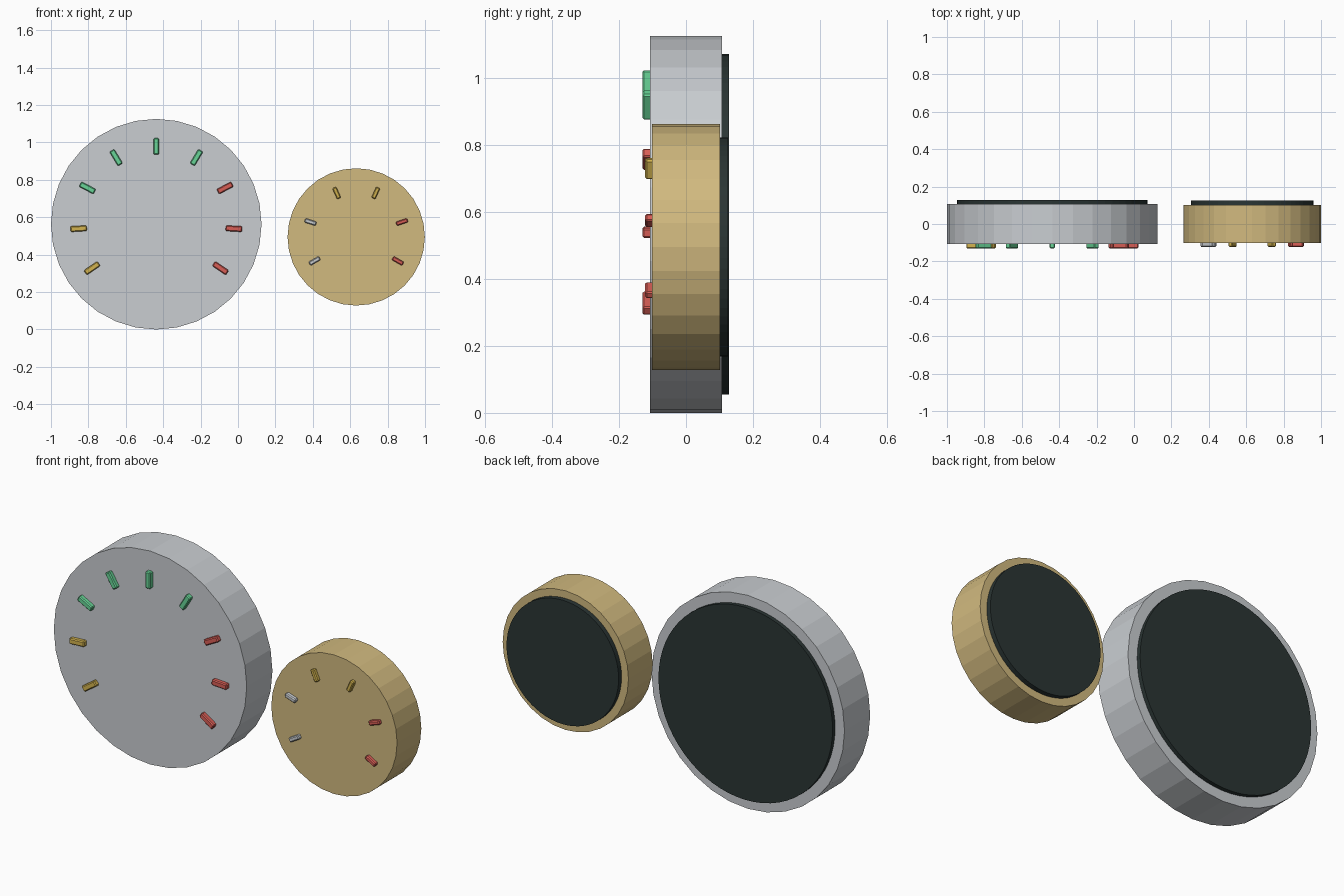
import bpy
from math import radians, sin, cos, pi
from mathutils import Matrix

if "Cube" in bpy.data.objects:
    bpy.data.objects.remove(bpy.data.objects["Cube"], do_unlink=True)


def material(name, rgb):
    colour = [(c / 255) ** 2.2 for c in rgb] + [1]
    m = bpy.data.materials.new(name)
    m.use_nodes = True
    m.diffuse_color = colour
    m.node_tree.nodes["Principled BSDF"].inputs["Base Color"].default_value = colour
    return m


SILVER = material("silver grey", (200, 204, 208))
GOLD = material("pale gold", (208, 184, 126))
DARK = material("dark backing", (46, 56, 55))
GREEN = material("green", (104, 212, 150))
RED = material("red", (216, 95, 87))
YELLOW = material("yellow", (210, 178, 80))


def disc(name, x, z, radius, y0, y1, sides, mat):
    # Cylinder lying along y
    bpy.ops.mesh.primitive_cylinder_add(
        vertices=sides, radius=radius, depth=y1 - y0,
        location=(x, (y0 + y1) / 2, z), rotation=(pi / 2, 0, 0))
    obj = bpy.context.object
    obj.name = name
    obj.data.materials.append(mat)


def marker(name, x, z, angle, ring, length, width, y0, y1, mat):
    # Small chamfered bar pointing at the dial centre
    bpy.ops.mesh.primitive_cube_add(size=1)
    obj = bpy.context.object
    obj.name = name
    obj.data.transform(Matrix.Diagonal((width, y1 - y0, length, 1)))
    obj.location = (x + ring * sin(angle), (y0 + y1) / 2, z + ring * cos(angle))
    obj.rotation_euler.y = angle
    obj.data.materials.append(mat)
    bevel = obj.modifiers.new("chamfer", 'BEVEL')
    bevel.width = 0.005
    bevel.segments = 1


def dial(name, x, z, radius, half, backing, back_y, ring, step, size, front_y, colours, mat):
    disc(name + "_body", x, z, radius, -half, half, 32, mat)
    disc(name + "_backing", x, z, backing, half - 0.01, back_y, 64, DARK)
    middle = (len(colours) - 1) / 2
    for i, colour in enumerate(colours):
        marker(f"{name}_marker_{i + 1}", x, z, radians(step * (i - middle)), ring,
               *size, front_y, 0.01 - half, colour)


# Large silver dial with nine markers
dial("large_dial", -0.437, 0.563, 0.563, 0.107, 0.508, 0.128, 0.416, 31.1,
     (0.088, 0.03), -0.13, [YELLOW] * 2 + [GREEN] * 4 + [RED] * 3, SILVER)

# Small gold dial with six markers
dial("small_dial", 0.632, 0.495, 0.367, 0.101, 0.327, 0.126, 0.257, 48,
     (0.064, 0.023), -0.122, [SILVER] * 2 + [YELLOW] * 2 + [RED] * 2, GOLD)
